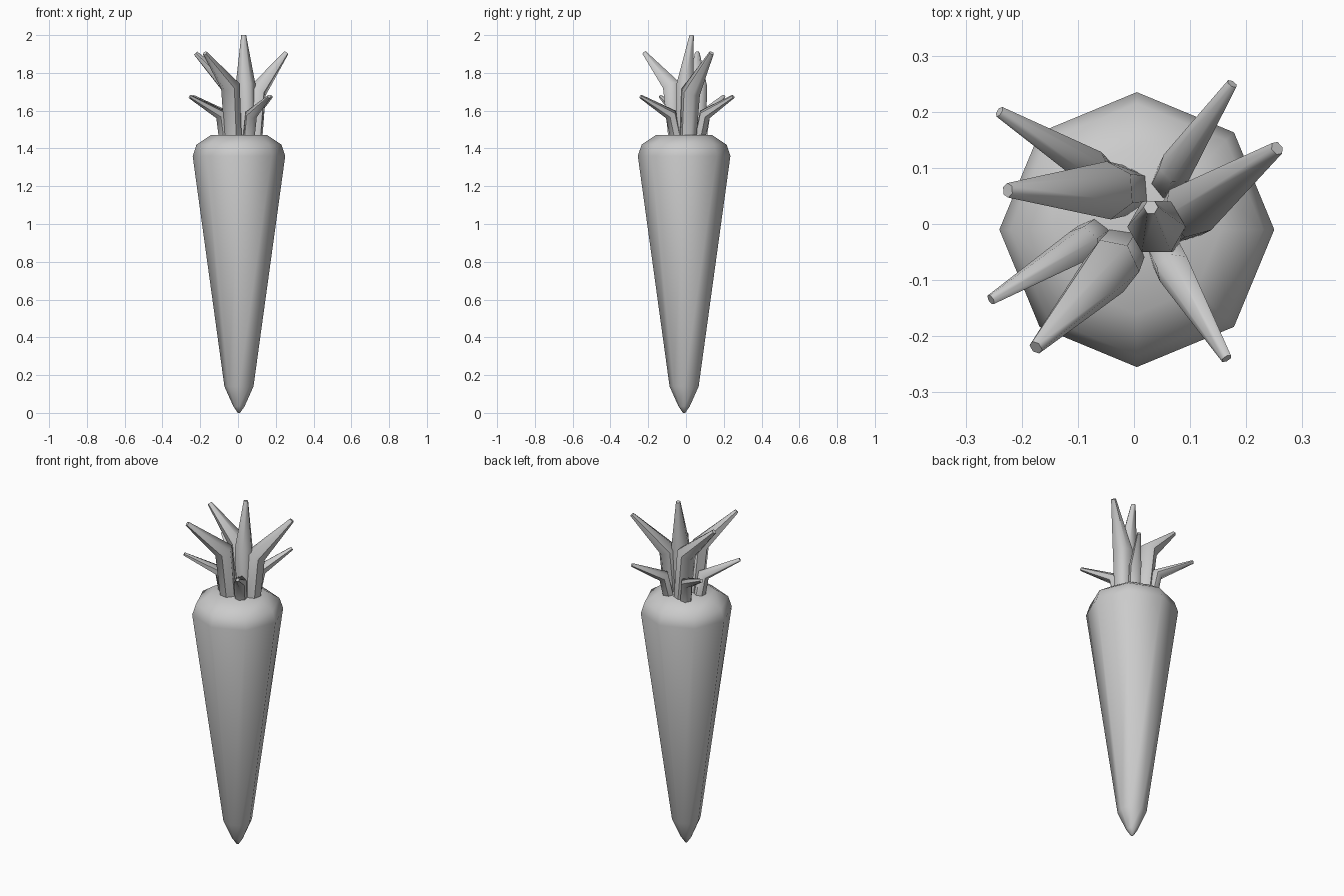
import bpy, bmesh, math
from mathutils import Vector

cube = bpy.data.objects.get("Cube")
if cube:
    bpy.data.objects.remove(cube, do_unlink=True)

grey = bpy.data.materials.new("plain_grey")
grey.use_nodes = True
colour = (0.6, 0.6, 0.6, 1)
grey.diffuse_color = colour
grey.node_tree.nodes["Principled BSDF"].inputs["Base Color"].default_value = colour


def tube(name, points, radii, sides, turn, angle):
    """Loft rings of the given radii along a path, with capped ends."""
    pts = [Vector(p) for p in points]
    bm = bmesh.new()
    rings = []
    for i, (p, r) in enumerate(zip(pts, radii)):
        if i == 0:
            axis = Vector((0, 0, 1))
        else:
            axis = (p - pts[i - 1]).normalized()
            if i < len(pts) - 1:
                axis = (axis + (pts[i + 1] - p).normalized()).normalized()
        rot = Vector((0, 0, 1)).rotation_difference(axis)
        ring = []
        for k in range(sides):
            a = turn + math.tau * k / sides
            ring.append(bm.verts.new(p + rot @ Vector((r * math.cos(a), r * math.sin(a), 0))))
        rings.append(ring)
    for low, high in zip(rings, rings[1:]):
        for k in range(sides):
            n = (k + 1) % sides
            bm.faces.new((low[k], low[n], high[n], high[k]))
    bm.faces.new(rings[0][::-1])
    bm.faces.new(rings[-1])
    mesh = bpy.data.meshes.new(name)
    bm.to_mesh(mesh)
    bm.free()
    mesh.materials.append(grey)
    obj = bpy.data.objects.new(name, mesh)
    bpy.context.collection.objects.link(obj)
    bpy.ops.object.select_all(action="DESELECT")
    obj.select_set(True)
    bpy.context.view_layer.objects.active = obj
    bpy.ops.object.shade_smooth_by_angle(angle=math.radians(angle))
    return obj


# Tapered eight-sided root
profile = [(0.0, 0.006), (0.035, 0.03), (0.14, 0.077), (1.36, 0.245),
           (1.42, 0.225), (1.47, 0.15)]
tube("root", [(0.005, -0.01, z) for z, r in profile],
     [r for z, r in profile], 8, 0, 60)

# Tall leaves: base, bend and tip
tall = [
    ((0.05, -0.01, 1.44), (0.04, -0.005, 1.74), (0.03, 0.03, 2.0)),
    ((0.085, 0.01, 1.44), (0.1, 0.025, 1.7), (0.255, 0.135, 1.905)),
    ((-0.015, 0.06, 1.44), (-0.045, 0.06, 1.73), (-0.225, 0.06, 1.905)),
    ((-0.025, -0.05, 1.44), (-0.04, -0.075, 1.73), (-0.175, -0.22, 1.905)),
]
for i, path in enumerate(tall):
    tube(f"tall_leaf_{i + 1}", path, (0.045, 0.052, 0.013), 6, 0.3 * i, 60)

# Short outer leaves
short = [
    ((-0.055, 0.08, 1.44), (-0.075, 0.1, 1.58), (-0.24, 0.2, 1.675)),
    ((-0.07, -0.02, 1.44), (-0.09, -0.035, 1.58), (-0.255, -0.135, 1.675)),
    ((0.055, -0.05, 1.44), (0.07, -0.08, 1.58), (0.165, -0.24, 1.675)),
    ((0.06, 0.07, 1.44), (0.075, 0.1, 1.58), (0.175, 0.25, 1.675)),
]
for i, path in enumerate(short):
    tube(f"short_leaf_{i + 1}", path, (0.032, 0.033, 0.01), 6, 0.4 * i, 60)
